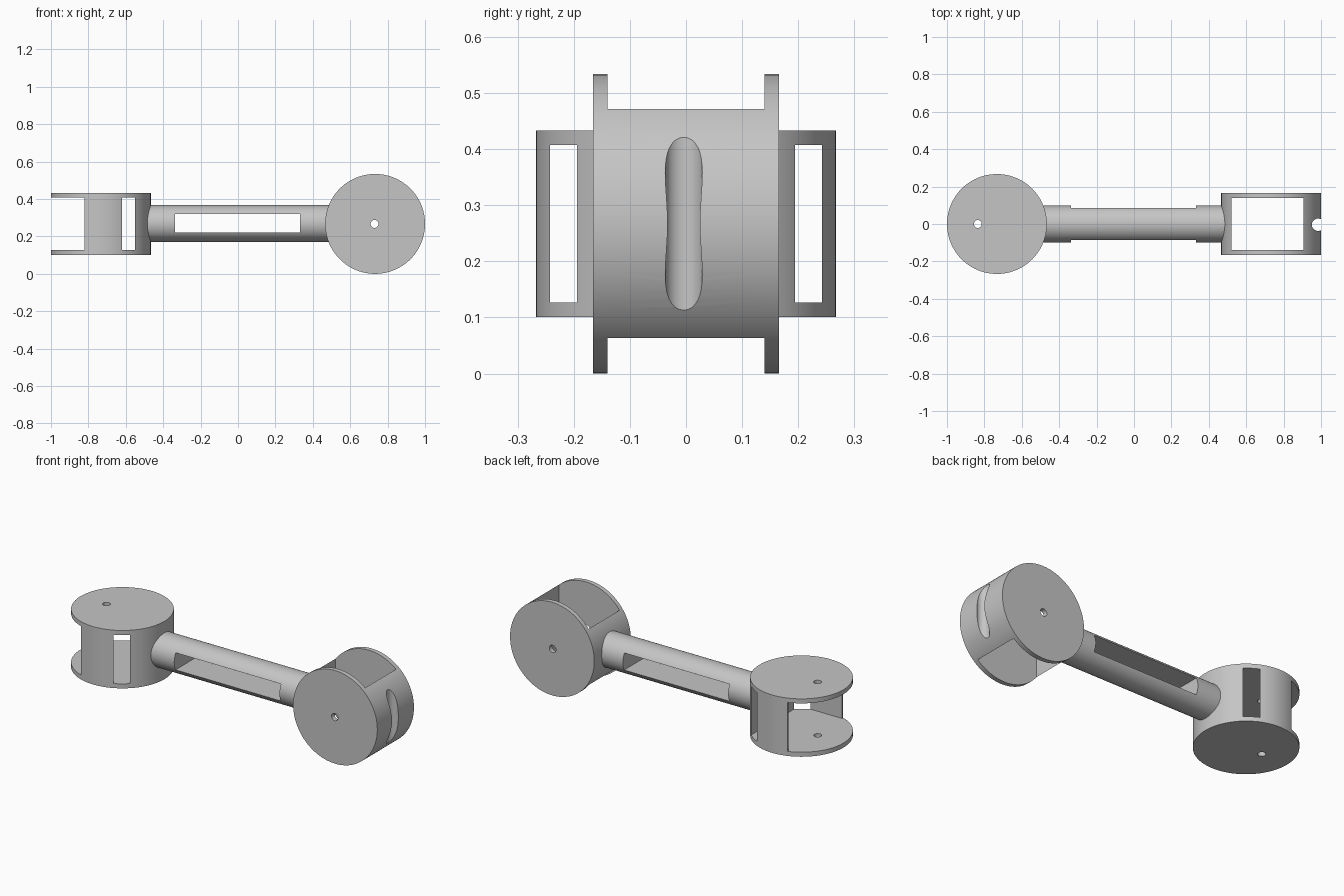
import bpy
from math import pi, radians

old = bpy.data.objects.get("Cube")
if old:
    bpy.data.objects.remove(old, do_unlink=True)

grey = bpy.data.materials.new("light grey")
grey.use_nodes = True
colour = (0.56, 0.56, 0.56, 1)
grey.diffuse_color = colour
grey.node_tree.nodes["Principled BSDF"].inputs["Base Color"].default_value = colour

MID = 0.267      # height of the common centre line
RADIUS = 0.267   # drum radius
HALF = 0.166     # half the drum width
INNER = 0.14     # half the gap between the drum end plates
TURN = {"x": (0, pi / 2, 0), "y": (pi / 2, 0, 0), "z": (0, 0, 0)}


def cylinder(name, axis, centre, radius, length, sides=96):
    bpy.ops.mesh.primitive_cylinder_add(vertices=sides, radius=radius, depth=length,
                                        location=centre, rotation=TURN[axis])
    obj = bpy.context.object
    obj.name = name
    bpy.ops.object.transform_apply(location=False, rotation=True, scale=False)
    return obj


def box(x0, x1, half_y, z0, z1):
    bpy.ops.mesh.primitive_cube_add(size=1, location=((x0 + x1) / 2, 0, (z0 + z1) / 2))
    obj = bpy.context.object
    obj.name = "cutter"
    obj.scale = (x1 - x0, 2 * half_y, z1 - z0)
    bpy.ops.object.transform_apply(location=False, rotation=False, scale=True)
    return obj


def finish(part, cutters):
    """Subtract the cutters, then colour and shade the part."""
    for cutter in cutters:
        bpy.ops.object.select_all(action="DESELECT")
        part.select_set(True)
        bpy.context.view_layer.objects.active = part
        mod = part.modifiers.new("cut", "BOOLEAN")
        mod.operation = "DIFFERENCE"
        mod.solver = "EXACT"
        mod.object = cutter
        bpy.ops.object.modifier_apply(modifier=mod.name)
        bpy.data.objects.remove(cutter, do_unlink=True)
    part.data.materials.clear()
    part.data.materials.append(grey)
    bpy.ops.object.select_all(action="DESELECT")
    part.select_set(True)
    bpy.context.view_layer.objects.active = part
    bpy.ops.object.shade_smooth_by_angle(angle=radians(30))


# Upright drum: open at its outer end, with thin side walls and corner windows
upright = cylinder("upright_drum", "z", (-0.733, 0, MID), RADIUS, 2 * HALF)
finish(upright, [
    box(-0.9, -0.55, 0.242, MID - INNER, MID + INNER),
    box(-1.1, -0.82, 0.4, MID - INNER, MID + INNER),
    cylinder("cutter", "z", (-0.835, 0, MID), 0.021, 1, 32),
])

# Sideways drum: open above and below, axle hole, upright groove in the outer wall
sideways = cylinder("sideways_drum", "y", (0.733, 0, MID), RADIUS, 2 * HALF)
finish(sideways, [
    box(0.52, 0.905, INNER, -0.2, 0.8),
    cylinder("cutter", "y", (0.73, 0, MID), 0.021, 1, 32),
    cylinder("cutter", "z", (0.984, -0.004, MID), 0.033, 1, 48),
])

# Connecting arm with a long slot right through it
arm = cylinder("connecting_arm", "x", (-0.013, 0, MID + 0.002), 0.098, 1.04)
finish(arm, [box(-0.336, 0.332, 0.3, MID - 0.045, MID + 0.052)])
